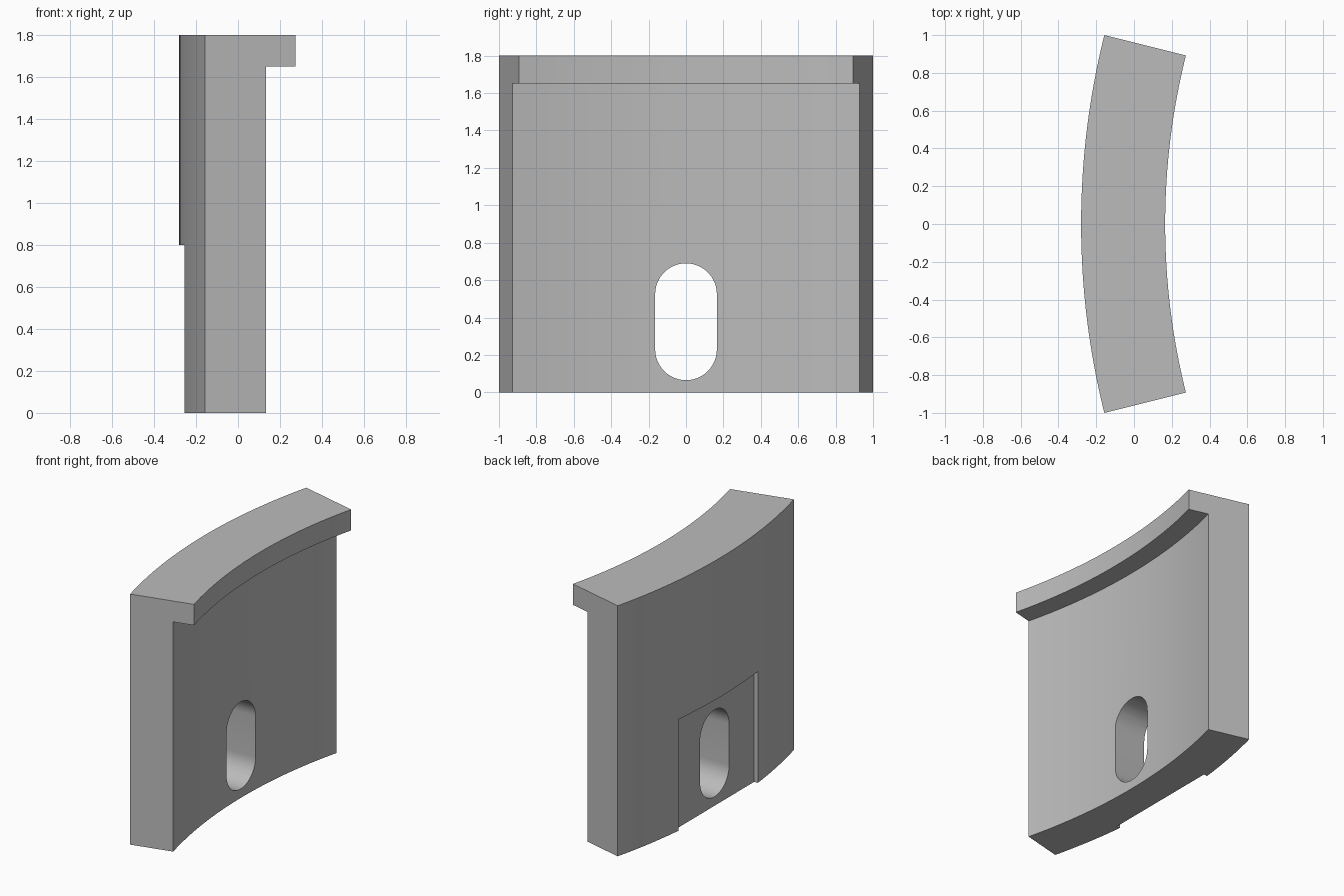
import bpy
import bmesh
import math
from mathutils import Matrix, Vector

cube = bpy.data.objects.get("Cube")
if cube:
    bpy.data.objects.remove(cube, do_unlink=True)

AXIS_X = 3.85              # centre of curvature
R_OUT, R_IN, R_LIP = 4.13, 3.83, 3.685
HEIGHT, LIP_Z = 1.8, 1.65
HALF = math.asin(1 / R_OUT)

grey = bpy.data.materials.new("plain_grey")
grey.use_nodes = True
colour = (0.5, 0.5, 0.5, 1)
grey.diffuse_color = colour
grey.node_tree.nodes["Principled BSDF"].inputs["Base Color"].default_value = colour


def make_object(name, bm):
    bmesh.ops.recalc_face_normals(bm, faces=bm.faces)
    mesh = bpy.data.meshes.new(name)
    bm.to_mesh(mesh)
    bm.free()
    mesh.materials.append(grey)
    obj = bpy.data.objects.new(name, mesh)
    bpy.context.collection.objects.link(obj)
    return obj


def extrude_x(name, outline, x0, x1):
    """Prism along x from a (y, z) outline."""
    bm = bmesh.new()
    face = bm.faces.new([bm.verts.new((x0, y, z)) for y, z in outline])
    geom = bmesh.ops.extrude_face_region(bm, geom=[face])["geom"]
    verts = [g for g in geom if isinstance(g, bmesh.types.BMVert)]
    bmesh.ops.translate(bm, verts=verts, vec=(x1 - x0, 0, 0))
    return make_object(name, bm)


def cut(target, cutter):
    mod = target.modifiers.new("cut", "BOOLEAN")
    mod.operation = "DIFFERENCE"
    mod.solver = "EXACT"
    mod.object = cutter
    bpy.context.view_layer.objects.active = target
    bpy.ops.object.modifier_apply(modifier=mod.name)
    bpy.data.objects.remove(cutter, do_unlink=True)


# Curved panel with inner top lip: L-shaped section swept round the axis
section = [(R_OUT, 0), (R_OUT, HEIGHT), (R_LIP, HEIGHT),
           (R_LIP, LIP_Z), (R_IN, LIP_Z), (R_IN, 0)]
SEGMENTS = 32
bm = bmesh.new()
rings = []
for i in range(SEGMENTS + 1):
    a = HALF * (2 * i / SEGMENTS - 1)
    rings.append([bm.verts.new((AXIS_X - r * math.cos(a), r * math.sin(a), z))
                  for r, z in section])
for a, b in zip(rings, rings[1:]):
    for k in range(len(section)):
        n = (k + 1) % len(section)
        bm.faces.new((a[k], a[n], b[n], b[k]))
bm.faces.new(rings[0])
bm.faces.new(rings[-1])
panel = make_object("curved_panel", bm)

# Flat recess at the foot of the outer face
W = 0.45
cut(panel, extrude_x("recess_cutter", [(-W, -0.1), (W, -0.1), (W, 0.8), (-W, 0.8)],
                     -0.5, -0.227))

# Rounded slot through the panel
R, LOW, HIGH, N = 0.165, 0.23, 0.525, 24
slot = []
for centre, start in ((HIGH, 0), (LOW, math.pi)):
    for i in range(N + 1):
        t = start + math.pi * i / N
        slot.append((R * math.cos(t), centre + R * math.sin(t)))
cut(panel, extrude_x("slot_cutter", slot, -0.6, 0.6))

# Smooth curves, sharp edges
bpy.ops.object.select_all(action="DESELECT")
panel.select_set(True)
bpy.context.view_layer.objects.active = panel
bpy.ops.object.shade_smooth_by_angle(angle=math.radians(25))
